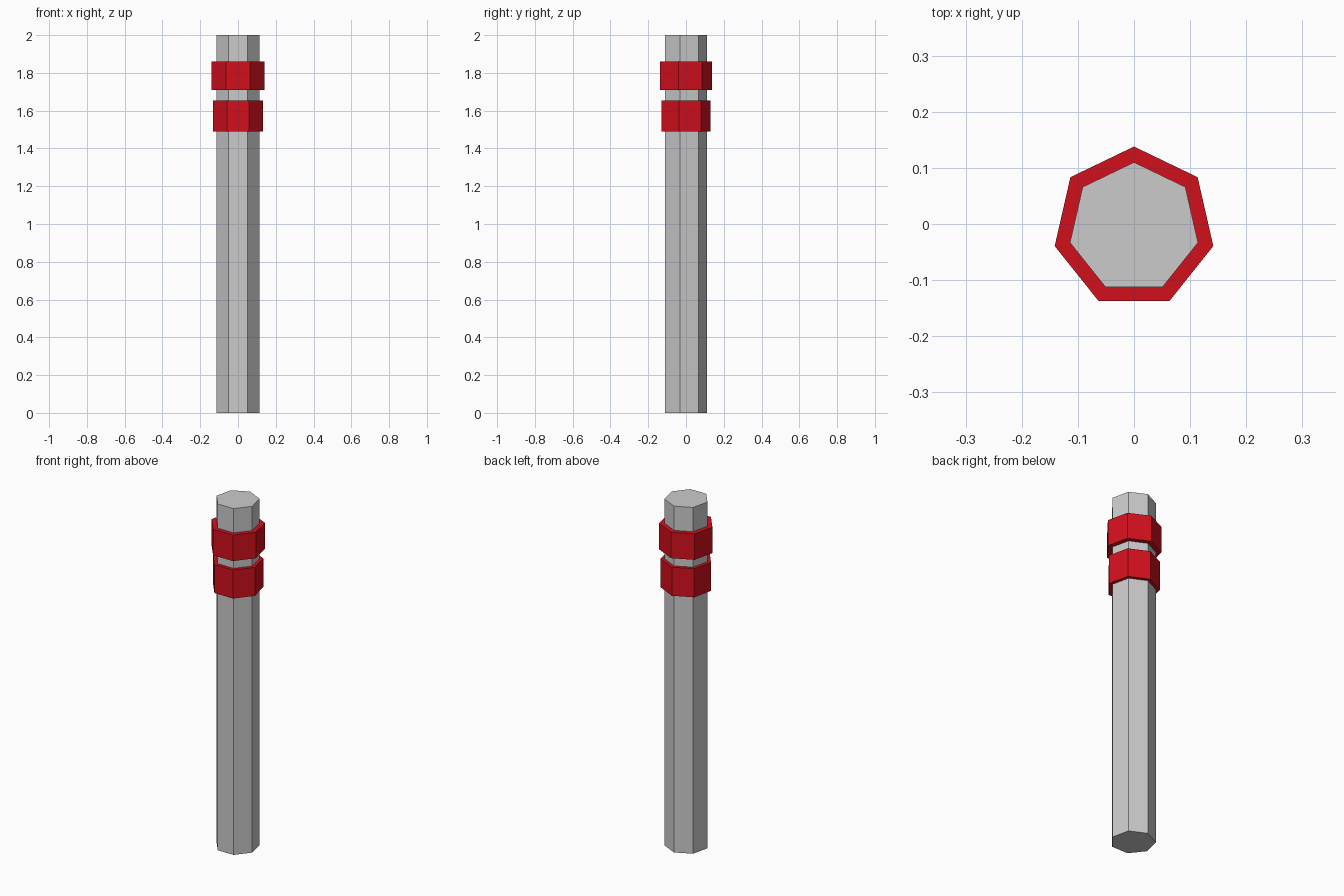
import bpy

if "Cube" in bpy.data.objects:
    bpy.data.objects.remove(bpy.data.objects["Cube"])

SIDES = 7
Y_OFFSET = -0.007  # centres the heptagon's bounding box on y = 0


def prism(name, radius, z0, z1, material=None):
    # Seven-sided upright prism with one corner pointing to +y
    bpy.ops.mesh.primitive_cylinder_add(
        vertices=SIDES, radius=radius, depth=z1 - z0,
        location=(0, Y_OFFSET, (z0 + z1) / 2))
    obj = bpy.context.object
    obj.name = name
    if material:
        obj.data.materials.append(material)
    return obj


red = bpy.data.materials.new("red_paint")
red.diffuse_color = (0.65, 0.005, 0.012, 1)
red.use_nodes = True
red.node_tree.nodes["Principled BSDF"].inputs["Base Color"].default_value = red.diffuse_color

# Grey post
prism("post", 0.117, 0.0, 2.0)

# Two red bands near the top, the upper one slightly wider
prism("upper_band", 0.145, 1.71, 1.86, red)
prism("lower_band", 0.137, 1.49, 1.655, red)
